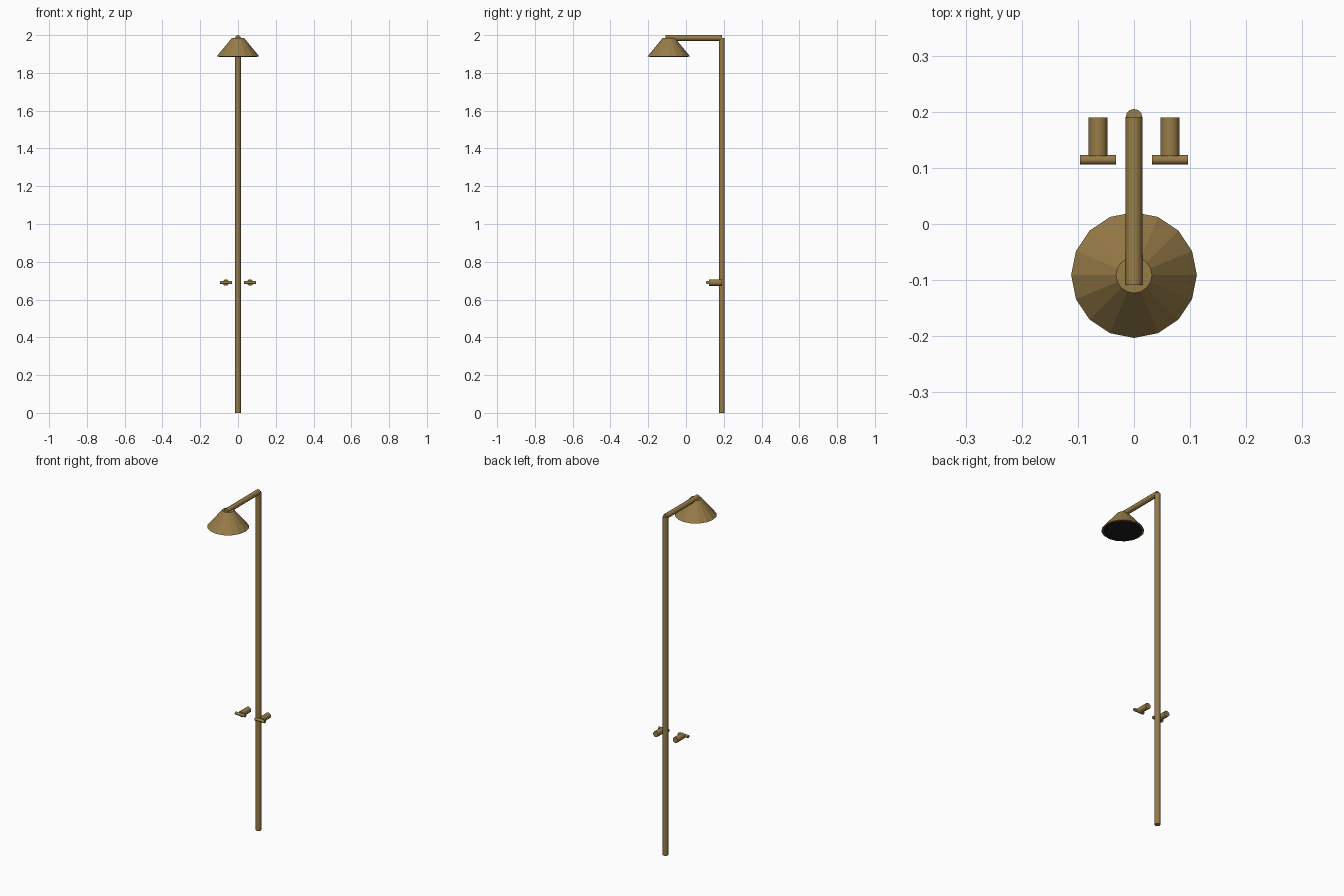
import bpy, bmesh, math
from mathutils import Vector

if "Cube" in bpy.data.objects:
    bpy.data.objects.remove(bpy.data.objects["Cube"])


def material(name, rgb):
    m = bpy.data.materials.new(name)
    m.diffuse_color = (*rgb, 1)
    m.use_nodes = True
    m.node_tree.nodes["Principled BSDF"].inputs["Base Color"].default_value = m.diffuse_color
    return m


brass = material("aged brass", (0.31, 0.20, 0.065))
black = material("black nozzle plate", (0.012, 0.012, 0.012))


def tube(name, start, end, r1, r2=None, sides=12, mat=brass, smooth=True):
    """Capped cylinder or cone running from start to end."""
    start, end = Vector(start), Vector(end)
    axis = end - start
    bm = bmesh.new()
    bmesh.ops.create_cone(bm, cap_ends=True, segments=sides, radius1=r1,
                          radius2=r1 if r2 is None else r2, depth=axis.length)
    me = bpy.data.meshes.new(name)
    bm.to_mesh(me)
    bm.free()
    me.materials.append(mat)
    ob = bpy.data.objects.new(name, me)
    bpy.context.collection.objects.link(ob)
    ob.location = (start + end) / 2
    ob.rotation_mode = 'QUATERNION'
    ob.rotation_quaternion = Vector((0, 0, 1)).rotation_difference(axis)
    if smooth:
        bpy.context.view_layer.objects.active = ob
        ob.select_set(True)
        bpy.ops.object.shade_smooth_by_angle(angle=math.radians(35))
        ob.select_set(False)
    return ob


# Riser pipe and overhead arm
tube("riser_pipe", (0, 0.19, 0), (0, 0.19, 1.985), 0.015)
tube("overhead_arm", (0, 0.19, 1.985), (0, -0.109, 1.985), 0.015)

# Conical shower head with dark nozzle plate just below the rim
HEAD_Y = -0.091
tube("shower_head", (0, HEAD_Y, 1.888), (0, HEAD_Y, 1.985), 0.112, 0.032,
     sides=16, smooth=False)
tube("nozzle_plate", (0, HEAD_Y, 1.884), (0, HEAD_Y, 1.89), 0.101,
     sides=16, mat=black, smooth=False)

# Pair of taps with cross-bar handles
for side, label in ((-1, "left"), (1, "right")):
    x, z = side * 0.064, 0.69
    tube(label + "_tap_body", (x, 0.19, z), (x, 0.121, z), 0.017)
    tube(label + "_tap_handle", (x - 0.032, 0.1145, z), (x + 0.032, 0.1145, z), 0.0085)
